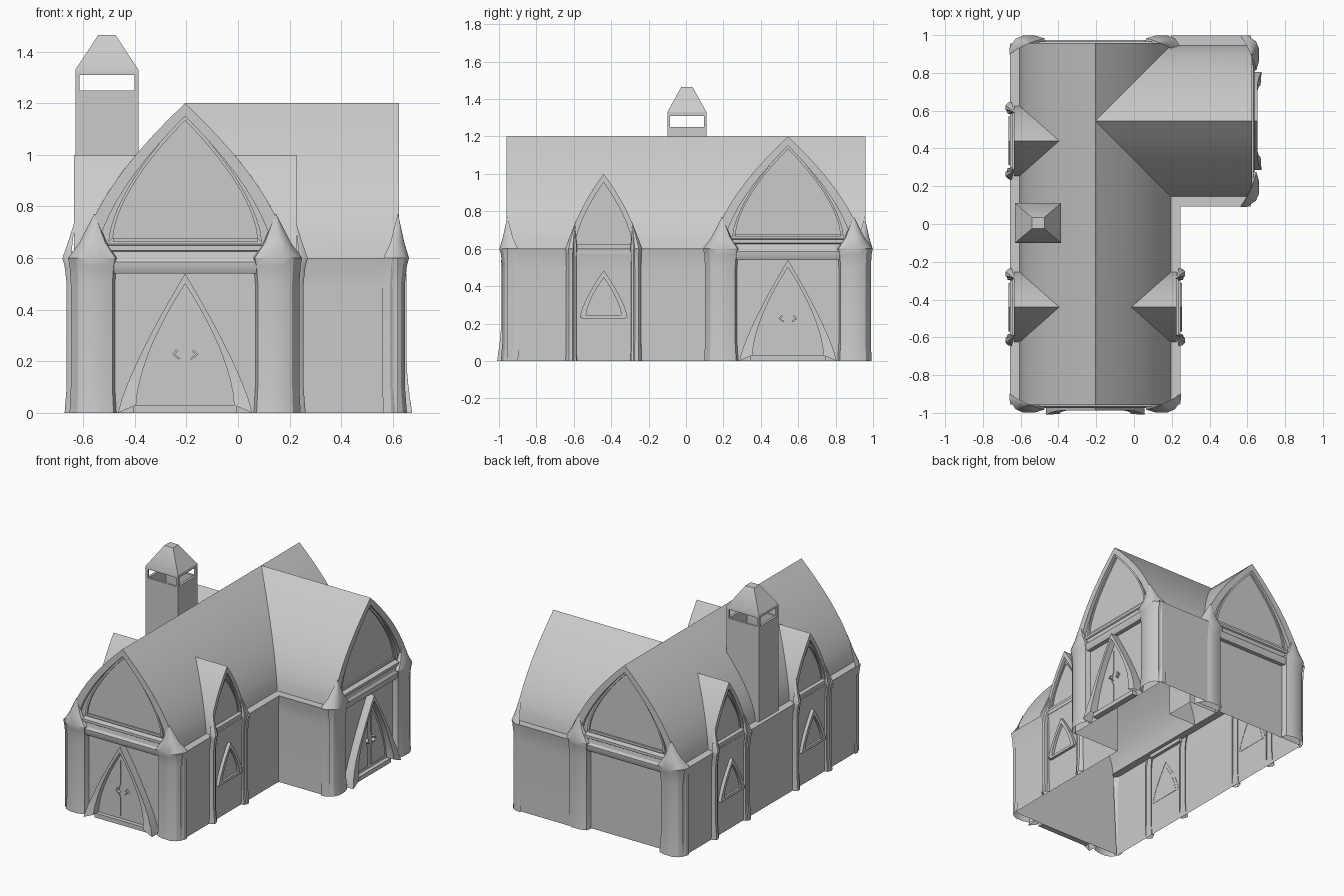
import bpy, math
from math import pi

if "Cube" in bpy.data.objects:
    bpy.data.objects.remove(bpy.data.objects["Cube"])

CX, WY = -0.205, 0.545          # main ridge x, side wing ridge y
EAVE, RISE, HALF = 0.6, 0.6, 0.40


def mesh(name, verts, faces, place=((0, 0), 0)):
    me = bpy.data.meshes.new(name)
    me.from_pydata(verts, [], faces)
    import bmesh
    bm = bmesh.new()
    bm.from_mesh(me)
    bmesh.ops.remove_doubles(bm, verts=bm.verts, dist=1e-5)
    bmesh.ops.recalc_face_normals(bm, faces=bm.faces)
    bm.to_mesh(me)
    bm.free()
    ob = bpy.data.objects.new(name, me)
    (x, y), ang = place
    ob.location = (x, y, 0)
    ob.rotation_euler = (0, 0, ang)
    bpy.context.collection.objects.link(ob)
    return ob


def half_arch(w, z0, h, p=1.6, n=10):
    """Right half of a pointed arch, from springing to peak, as (u, z)."""
    return [(w * (1 - (i / n) ** p), z0 + h * i / n) for i in range(n + 1)]


def arch(*a):
    r = half_arch(*a)
    return r + [(-u, z) for u, z in reversed(r[:-1])]


def strips(name, rows, place=((0, 0), 0)):
    """Quads between successive rows of points."""
    n = len(rows[0])
    verts = [p for r in rows for p in r]
    faces = [(i * n + j, i * n + j + 1, (i + 1) * n + j + 1, (i + 1) * n + j)
             for i in range(len(rows) - 1) for j in range(n - 1)]
    return mesh(name, verts, faces, place)


def prism(name, poly, w0, w1, place):
    """Upright plate with outline (u, z) between depths w0 and w1."""
    n = len(poly)
    verts = [(u, w, z) for w in (w0, w1) for u, z in poly]
    faces = [tuple(range(n)), tuple(range(n, 2 * n))]
    faces += [(i, (i + 1) % n, n + (i + 1) % n, n + i) for i in range(n)]
    return mesh(name, verts, faces, place)


def bar(name, u, z0, z1, w0, w1, place):
    return prism(name, [(-u, z0), (u, z0), (u, z1), (-u, z1)], w0, w1, place)


def band(name, outer, inner, back, front, inner_back, place, foot=0.0):
    """Arched moulding; foot pushes the base of the legs outward."""
    def f(z):
        return front + foot * max(0, 1 - z / 0.2) ** 1.5
    rows = [[(a, back, b), (a, f(b), b), (c, f(d), d), (c, inner_back, d)]
            for (a, b), (c, d) in zip(outer, inner)]
    return strips(name, rows, place)


def pillars(name, section, apex, place):
    """Mirrored pair of faceted columns with flared caps ending in a spike."""
    c = sum(u for u, w in section) / len(section)
    levels = [(0, 1.06, c, .006), (.1, 1, c, 0), (.5, 1, c, 0), (.57, 1.06, c, .006),
              (.6, 1.14, c, .012), (.66, .62, c * .7 + apex[0] * .3, .008),
              (apex[1], .02, apex[0], 0)]
    for side, s in (("left", -1), ("right", 1)):
        rows = [[(s * (cu + k * (u - c)), w * k + dw, z) for u, w in section]
                for z, k, cu, dw in levels]
        strips(f"{name}_{side}", rows, place)


# Walls, eave ledge and curved roof as one bent profile (half width, height)
profile = [(.437, 0), (.437, .48), (.441, .54), (.452, .6)] 
roof = half_arch(HALF, EAVE, RISE)
ledge = [(.452, .6), (HALF, .6)]
for part, pts in (("wall", profile), ("ledge", ledge), ("roof", roof)):
    strips("main_left_" + part, [[(CX - h, -.955, z), (CX - h, .955, z)] for h, z in pts])
    strips("main_right_" + part, [[(CX + h, -.955, z), (CX + h, WY - h, z)] for h, z in pts])
    strips("wing_front_" + part, [[(CX + h, WY - h, z), (.62, WY - h, z)] for h, z in pts])
    strips("wing_back_" + part, [[(CX + min(h, HALF), WY + h, z), (.62, WY + h, z)] for h, z in pts])
strips("main_right_roof_back", [[(CX + h, WY + h, z), (CX + h, .955, z)] for h, z in roof])


def door(place):
    band("door_frame", arch(.26, 0, .54, 1.25), arch(.19, .03, .47), -.02, .033, -.015, place, .022)
    prism("door_slab", arch(.192, .03, .47), -.02, -.008, place)
    bar("door_threshold", .2, 0, .03, -.02, .02, place)
    leaf = [p for p in half_arch(.17, .05, .41) if p[0] > .03]
    leaf = leaf + [(.018, .43), (.018, .27), (.032, .24), (.032, .2), (.018, .17), (.018, .05)]
    grip = [(.024, .206), (.05, .226), (.034, .246), (.027, .24), (.039, .226), (.02, .212)]
    for side, s in (("left", -1), ("right", 1)):
        prism("door_leaf_" + side, [(s * u, z) for u, z in leaf], -.01, -.003, place)
        prism("door_handle_" + side, [(s * u, z) for u, z in grip], -.01, .014, place)


# Gable ends: wall, roof rib, window, beams and corner pillars
column = [(.272, -.02), (.282, .014), (.325, .027), (.38, .027), (.415, .012), (.443, -.03), (.443, -.06)]


def gable(place, with_door):
    wall = [(.43, 0)] + arch(HALF, EAVE, RISE) + [(-.43, 0)]
    mesh("gable_wall", [(u, -.022, z) for u, z in wall], [tuple(range(len(wall)))], place)
    band("gable_rib", arch(HALF, EAVE, RISE), arch(.345, EAVE, .55), -.002, .004, -.022, place)
    band("gable_window_frame", arch(.298, .66, .495), arch(.28, .678, .455), -.022, -.012, -.03, place)
    bar("gable_window_sill", .28, .662, .678, -.022, -.012, place)
    prof = [(-.022, .54), (.006, .54), (.016, .56), (.018, .585), (.008, .6)]
    strips("gable_beam", [[(-.29, w, z), (.29, w, z)] for w, z in prof], place)
    prof = [(.008, .6), (.004, .625), (.012, .63), (.012, .648), (-.022, .655)]
    strips("gable_cornice", [[(-.3, w, z), (.3, w, z)] for w, z in prof], place)
    pillars("corner_pillar", column, (.352, .77), place)
    if with_door:
        door(place)


gable(((CX, -.955), pi), True)
gable(((CX, .955), 0), False)
gable(((.62, WY), -pi / 2), True)

# Dormers with pilasters and a small pointed window in the wall below
pilaster = [(.145, .005), (.148, .024), (.16, .027), (.166, .034), (.186, .034), (.198, .022), (.202, .005)]


def dormer(place):
    W, H = .185, .4
    rows = [[(u, 0, z), (u, HALF * (1 - ((z - EAVE) / RISE) ** 1.6) - .425, z)]
            for u, z in arch(W, EAVE, H)]
    strips("dormer_roof", rows, place)
    face = arch(W, EAVE, H)
    mesh("dormer_wall", [(u, -.012, z) for u, z in face], [tuple(range(len(face)))], place)
    band("dormer_rib", arch(W, EAVE, H), arch(.155, EAVE, .355), -.002, .006, -.012, place)
    band("dormer_window_frame", arch(.146, .625, .3), arch(.136, .635, .275), -.012, -.005, -.014, place)
    bar("dormer_sill", .155, .602, .625, -.012, .016, place)
    bar("dormer_beam", .15, .575, .602, .0, .025, place)
    pillars("dormer_pilaster", pilaster, (.148, .75), place)
    band("window_frame", arch(.128, .23, .254, 1.4), arch(.094, .245, .2, 1.5), .01, .034, .014, place)
    prism("window_pane", arch(.096, .243, .204, 1.5), .01, .016, place)
    bar("window_sill", .118, .228, .246, .01, .03, place)


dormer(((CX - .425, -.44), pi / 2))
dormer(((CX - .425, .44), pi / 2))
dormer(((CX + .425, -.44), -pi / 2))

# Chimney: hollow shaft, corner posts and a sloped cap
KX, KY = -.508, .005


def ring(hx, hy, z):
    return [(KX + a * hx, KY + b * hy, z) for a, b in ((-1, -1), (1, -1), (1, 1), (-1, 1), (-1, -1))]


strips("chimney_shaft", [ring(.122, .105, .6), ring(.122, .105, 1.25),
                         ring(.106, .09, 1.25), ring(.106, .09, 1.1)])
for i, a in enumerate((-1, 1)):
    for j, b in enumerate((-1, 1)):
        x, y = KX + a * .114, KY + b * .0975
        prism(f"chimney_post_{i}{j}", [(-.008, 1.25), (.008, 1.25), (.008, 1.31), (-.008, 1.31)],
              -.0075, .0075, ((x, y), 0))
strips("chimney_cap", [ring(.106, .09, 1.31), ring(.122, .105, 1.31), ring(.122, .105, 1.33),
                       ring(.033, .03, 1.465), ring(0, 0, 1.465)])

# Smooth the curves, keep the creases
for ob in bpy.data.objects:
    ob.select_set(True)
    bpy.context.view_layer.objects.active = ob
bpy.ops.object.shade_smooth_by_angle(angle=math.radians(32))
